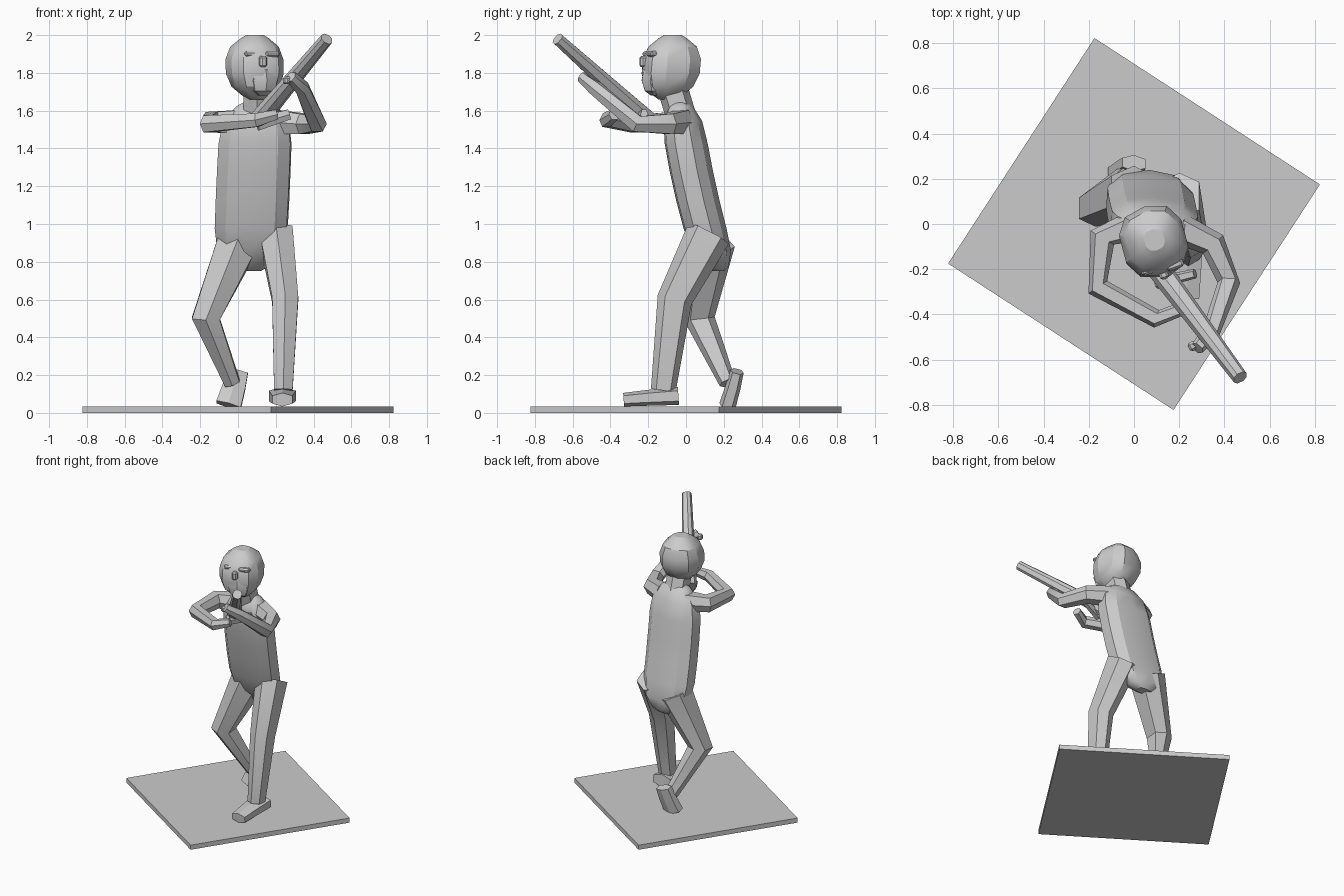
import bpy, bmesh, math
from mathutils import Vector, Matrix

default_cube = bpy.data.objects.get("Cube")
if default_cube:
    bpy.data.objects.remove(default_cube, do_unlink=True)

SIDEWAYS = Vector((1, 0, 0))
UPRIGHT = Vector((0, 0, 1))

grey = bpy.data.materials.new("stone grey")
grey.use_nodes = True
grey.diffuse_color = (0.6, 0.6, 0.6, 1)
shader = grey.node_tree.nodes["Principled BSDF"]
shader.inputs["Base Color"].default_value = grey.diffuse_color


def finish(name, bm):
    """Turn the bmesh into a grey object with crisp facets."""
    bmesh.ops.recalc_face_normals(bm, faces=bm.faces[:])
    mesh = bpy.data.meshes.new(name)
    bm.to_mesh(mesh)
    bm.free()
    mesh.materials.append(grey)
    part = bpy.data.objects.new(name, mesh)
    bpy.context.collection.objects.link(part)
    bpy.ops.object.select_all(action='DESELECT')
    part.select_set(True)
    bpy.context.view_layer.objects.active = part
    bpy.ops.object.shade_smooth_by_angle(angle=math.radians(30))


def skin(name, rings):
    """Bridge neighbouring rings of points and cap both ends."""
    bm = bmesh.new()
    loops = [[bm.verts.new(point) for point in ring] for ring in rings]
    for lower, upper in zip(loops, loops[1:]):
        for i in range(len(lower)):
            bm.faces.new((lower[i - 1], lower[i], upper[i], upper[i - 1]))
    bm.faces.new(loops[0])
    bm.faces.new(loops[-1])
    finish(name, bm)


def boxy(value):
    """Push a sine or cosine outward for a squarer oval."""
    return math.copysign(abs(value) ** 0.8, value)


def oval(center, u, v, sides):
    angles = [math.tau * (i + 0.5) / sides for i in range(sides)]
    return [center + u * boxy(math.cos(a)) + v * boxy(math.sin(a)) for a in angles]


def limb(name, joints, start, end, depth=1.0, across=SIDEWAYS, sides=6):
    """Tapering tube through the joints, from radius start to radius end."""
    points = [Vector(joint) for joint in joints]
    last = len(points) - 1
    rings = []
    for i, point in enumerate(points):
        along = (points[min(i + 1, last)] - points[max(i - 1, 0)]).normalized()
        u = (across - along * along.dot(across)).normalized()
        radius = start + (end - start) * i / last
        rings.append(oval(point, u * radius, along.cross(u) * radius * depth, sides))
    skin(name, rings)


def body(name, bottom, bend, top, width, depth, fullness, yaw, levels, sides=10):
    """Upright rounded form along a curved axis; fullness squares off the ends."""
    bottom, bend, top = Vector(bottom), Vector(bend), Vector(top)
    turn = Matrix.Rotation(math.radians(yaw), 3, 'Z')
    rings = []
    for i in range(levels + 1):
        t = (1 - math.cos(math.pi * i / levels)) / 2
        center = bottom.lerp(bend, t).lerp(bend.lerp(top, t), t)
        swell = max(0.3, math.sqrt(1 - abs(2 * t - 1) ** fullness))
        u = turn @ SIDEWAYS * width * swell
        rings.append(oval(center, u, UPRIGHT.cross(u).normalized() * depth * swell, sides))
    skin(name, rings)


def block(name, center, size, yaw=0, bevel=0.0):
    bm = bmesh.new()
    bmesh.ops.create_cube(bm, size=1)
    bmesh.ops.scale(bm, vec=size, verts=bm.verts)
    if bevel:
        bmesh.ops.bevel(bm, geom=bm.edges[:], offset=bevel, segments=1, affect='EDGES')
    turn = Matrix.Rotation(math.radians(yaw), 3, 'Z')
    bmesh.ops.rotate(bm, matrix=turn, verts=bm.verts)
    bmesh.ops.translate(bm, vec=center, verts=bm.verts)
    finish(name, bm)


# Square base, turned under the figure
THICKNESS = 0.035
block("base", (0, 0, THICKNESS / 2), (1.19, 1.19, THICKNESS), yaw=-33)

# Curved torso, neck and head
body("torso", bottom=(0.06, 0.17, 0.75), bend=(0.08, 0.02, 1.2), top=(0.1, -0.03, 1.65),
     width=0.2, depth=0.115, fullness=6, yaw=-4, levels=9)
limb("neck", [(0.1, -0.02, 1.55), (0.1, -0.08, 1.75)], start=0.08, end=0.08)
body("head", bottom=(0.1, -0.1, 1.66), bend=(0.08, -0.07, 1.84), top=(0.09, -0.07, 2),
     width=0.15, depth=0.16, fullness=2.4, yaw=15, levels=7)

# Face, turned slightly to the left
FACE_YAW = 20
body("muzzle", bottom=(0.13, -0.17, 1.68), bend=(0.14, -0.19, 1.76), top=(0.13, -0.18, 1.84),
     width=0.075, depth=0.055, fullness=3, yaw=FACE_YAW, levels=4, sides=6)
block("nose", (0.13, -0.22, 1.86), (0.04, 0.05, 0.06), FACE_YAW, bevel=0.01)
block("right_brow", (0.07, -0.2, 1.9), (0.08, 0.04, 0.03), FACE_YAW, bevel=0.01)
block("left_brow", (0.18, -0.18, 1.9), (0.08, 0.04, 0.03), FACE_YAW, bevel=0.01)

# Standing left leg with its foot flat
limb("left_leg", [(0.2, 0.12, 0.95), (0.25, -0.06, 0.6), (0.24, -0.12, 0.12)],
     start=0.1, end=0.055, depth=1.2)
limb("left_foot", [(0.235, -0.04, 0.09), (0.235, -0.2, 0.08), (0.235, -0.33, 0.07)],
     start=0.08, end=0.06, depth=0.6)

# Bent right leg resting on its toe
limb("right_leg", [(0, 0.14, 0.9), (-0.17, 0.07, 0.5), (-0.03, 0.22, 0.16)],
     start=0.12, end=0.045)
limb("right_foot", [(0, 0.27, 0.22), (-0.02, 0.25, 0.14), (-0.05, 0.22, 0.04)],
     start=0.06, end=0.075, depth=0.6)

# Arms, each running from shoulder through elbow and wrist to fingertips
limb("right_arm", [(0, -0.01, 1.54), (-0.14, -0.06, 1.54), (-0.16, -0.28, 1.53),
                   (0.1, -0.42, 1.55), (0.2, -0.38, 1.58)],
     start=0.07, end=0.03, across=UPRIGHT)
limb("left_arm", [(0.2, -0.02, 1.54), (0.35, -0.09, 1.53), (0.42, -0.26, 1.53),
                  (0.34, -0.48, 1.72), (0.28, -0.55, 1.78)],
     start=0.07, end=0.03, across=UPRIGHT)
block("left_thumb", (0.26, -0.54, 1.76), (0.04, 0.04, 0.04), yaw=30, bevel=0.01)

# Long tapered barrel with a short grip below it
limb("barrel", [(0.11, -0.2, 1.55), (0.47, -0.68, 1.98)], start=0.05, end=0.033, sides=8)
limb("grip", [(0.1, -0.26, 1.53), (0.27, -0.22, 1.58)],
     start=0.04, end=0.03, depth=0.7, across=UPRIGHT)
